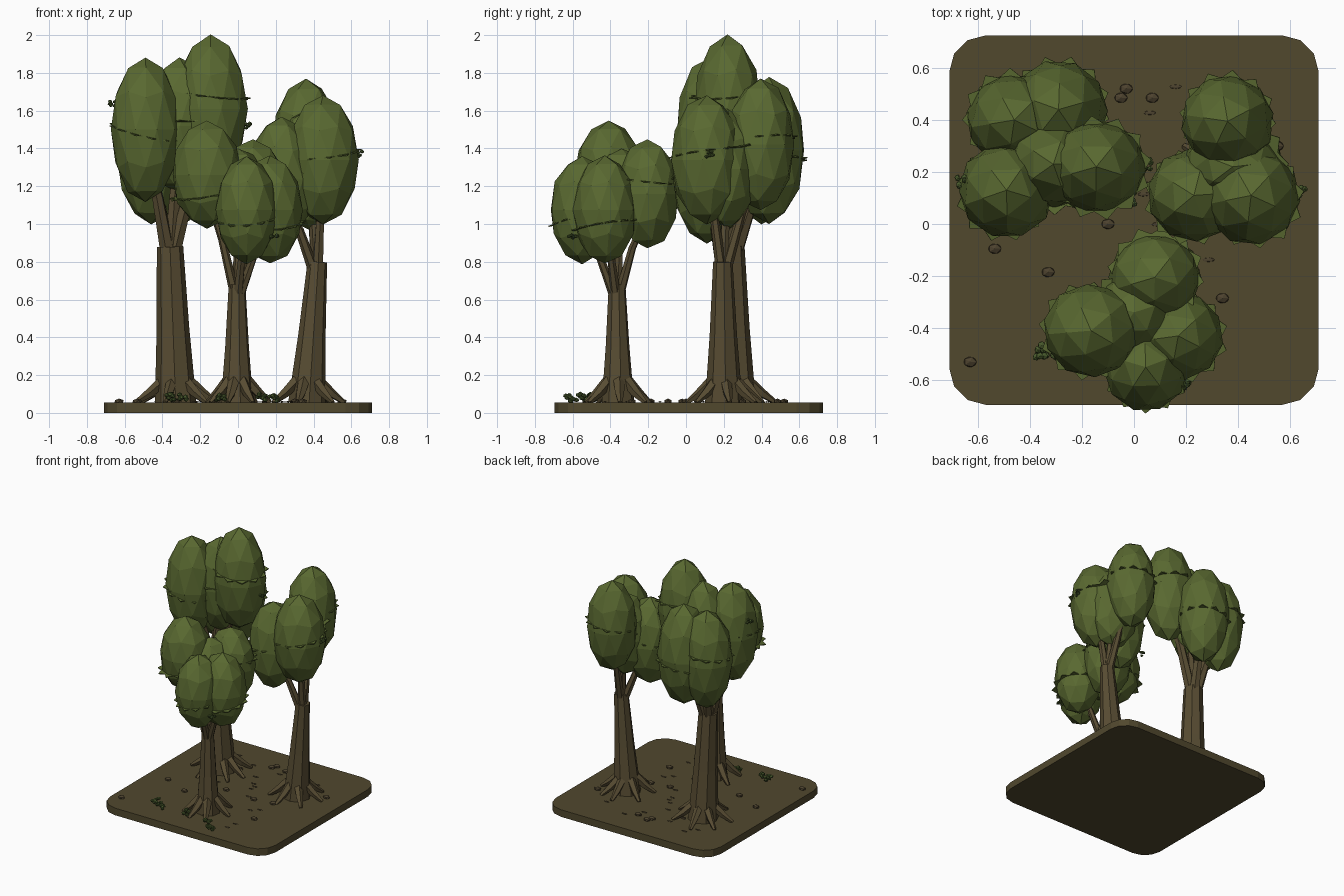
import bpy, bmesh, math, random
from mathutils import Vector, Matrix

if "Cube" in bpy.data.objects:
    bpy.data.objects.remove(bpy.data.objects["Cube"])

random.seed(4)


def material(name, rgb):
    m = bpy.data.materials.new(name)
    m.diffuse_color = (*rgb, 1)
    m.use_nodes = True
    m.node_tree.nodes["Principled BSDF"].inputs["Base Color"].default_value = m.diffuse_color
    return m


LEAF = material("leaf_green", (0.100, 0.140, 0.030))
DARK = material("dark_leaf_green", (0.062, 0.098, 0.024))
BARK = material("bark_brown", (0.096, 0.072, 0.032))
SOIL = material("soil_brown", (0.082, 0.065, 0.027))
STONE = material("litter_brown", (0.072, 0.054, 0.027))


def finish(bm, name, mat):
    me = bpy.data.meshes.new(name)
    bm.to_mesh(me)
    bm.free()
    me.materials.append(mat)
    ob = bpy.data.objects.new(name, me)
    bpy.context.collection.objects.link(ob)
    return ob


def tube(bm, pts, radii, sides=8, spin=0.2):
    """Tapered, capped tube through a few points."""
    rings = []
    for i, p in enumerate(pts):
        a, b = Vector(pts[max(i - 1, 0)]), Vector(pts[min(i + 1, len(pts) - 1)])
        rot = (b - a).to_track_quat('Z', 'Y')
        rings.append([bm.verts.new(Vector(p) + rot @ Vector((
            radii[i] * math.cos(spin + math.tau * k / sides),
            radii[i] * math.sin(spin + math.tau * k / sides), 0)))
            for k in range(sides)])
    for lo, hi in zip(rings, rings[1:]):
        for k in range(sides):
            n = (k + 1) % sides
            bm.faces.new((lo[k], lo[n], hi[n], hi[k]))
    bm.faces.new(rings[0][::-1])
    bm.faces.new(rings[-1])


def blob(bm, c, r, sub=2, jitter=0.0, spin=0.0):
    """Faceted ellipsoid."""
    vs = bmesh.ops.create_icosphere(bm, subdivisions=sub, radius=1)["verts"]
    rot = Matrix.Rotation(spin, 3, 'Z')
    for v in vs:
        p = rot @ v.co * (1 + random.uniform(-jitter, jitter))
        v.co = Vector((p.x * r[0], p.y * r[1], p.z * r[2])) + Vector(c)


def leaf_spray(bm, c, r, tilt, teeth=12):
    """Thin, jagged, tilted leaf plate."""
    rot = Matrix.Rotation(random.uniform(0, math.tau), 3, 'Z') @ Matrix.Rotation(tilt, 3, 'X')
    rings = []
    for h in (-0.003, 0.003):
        rings.append([])
        for k in range(teeth * 2):
            a = math.tau * k / (teeth * 2)
            rad = r * (1 if k % 2 else 0.84)
            rings[-1].append(Vector((rad * math.cos(a), rad * math.sin(a), h)))
    lo, hi = [[bm.verts.new(rot @ p + Vector(c)) for p in ring] for ring in rings]
    n = len(lo)
    for k in range(n):
        j = (k + 1) % n
        bm.faces.new((lo[k], lo[j], hi[j], hi[k]))
    bm.faces.new(lo[::-1])
    bm.faces.new(hi)


# Soil slab with rounded corners
bm = bmesh.new()
bmesh.ops.create_cube(bm, size=1, matrix=Matrix.Translation((0, 0.015, 0.0275))
                      @ Matrix.Diagonal((1.42, 1.42, 0.055, 1)))
upright = [e for e in bm.edges if abs(e.verts[0].co.z - e.verts[1].co.z) > 0.01]
bmesh.ops.bevel(bm, geom=upright, offset=0.14, segments=3, profile=0.5, affect='EDGES')
finish(bm, "soil_slab", SOIL)

# Each tree: foot, fork, trunk radii, then crown blobs (x, y, z, rx, ry, rz)
TREES = {
    "left_tree": ((-0.33, 0.26, 0.05), (-0.36, 0.24, 0.88), (0.11, 0.07), [
        (-0.46, 0.40, 1.38, 0.185, 0.18, 0.38),
        (-0.29, 0.44, 1.39, 0.19, 0.19, 0.39),
        (-0.49, 0.13, 1.50, 0.185, 0.185, 0.385),
        (-0.145, 0.22, 1.61, 0.195, 0.18, 0.39),
        (-0.31, 0.23, 1.52, 0.18, 0.17, 0.36)]),
    "right_tree": ((0.365, 0.20, 0.05), (0.42, 0.195, 0.80), (0.10, 0.052), [
        (0.36, 0.395, 1.42, 0.18, 0.18, 0.35),
        (0.45, 0.11, 1.34, 0.19, 0.19, 0.34),
        (0.23, 0.11, 1.235, 0.18, 0.18, 0.335),
        (0.38, 0.22, 1.29, 0.20, 0.15, 0.32)]),
    "front_tree": ((-0.005, -0.36, 0.05), (-0.005, -0.365, 0.68), (0.088, 0.045), [
        (-0.165, -0.41, 1.26, 0.185, 0.18, 0.285),
        (0.08, -0.205, 1.16, 0.18, 0.17, 0.29),
        (0.17, -0.43, 1.075, 0.175, 0.17, 0.285),
        (0.045, -0.55, 1.075, 0.165, 0.17, 0.285),
        (0.0, -0.34, 1.16, 0.16, 0.16, 0.24)]),
}

for name, (foot, fork, (r0, r1), crown) in TREES.items():
    f, t = Vector(foot), Vector(fork)
    # Trunk in two tapering lengths
    bm = bmesh.new()
    tube(bm, [f, f.lerp(t, 0.48), t], [r0, (r0 + r1) * 0.48, r1])
    # Roots spreading over the soil
    for k in range(7):
        a = math.tau * k / 7 + random.uniform(-0.2, 0.2)
        d = Vector((math.cos(a), math.sin(a), 0))
        tube(bm, [f + d * r0 * 0.6 + Vector((0, 0, 0.12)), f + d * r0 * 1.3 + Vector((0, 0, 0.055)),
                  f + d * r0 * 2.0 + Vector((0, 0, 0.005))], [0.032, 0.026, 0.012], 5)
    finish(bm, name + "_trunk", BARK)
    # Branches rising from the fork into each blob
    bm = bmesh.new()
    for b in crown:
        end = Vector(b[:3]) - Vector((0, 0, 0.1))
        mid = t.lerp(end, 0.5)
        tube(bm, [t - Vector((0, 0, 0.10)), mid, end], [r1 * 0.62, r1 * 0.45, r1 * 0.3], 6)
    finish(bm, name + "_branches", BARK)
    # Crown blobs
    bm = bmesh.new()
    for b in crown:
        blob(bm, b[:3], b[3:], 2, 0.012, random.uniform(0, 1))
    finish(bm, name + "_crown", LEAF)
    # Jagged leaf sprays poking through the crown
    mean = sum((Vector(b[:3]) for b in crown), Vector()) / len(crown)
    bm = bmesh.new()
    for b in crown:
        c = Vector(b[:3])
        out = ((c - mean) * Vector((1, 1, 0))).normalized() * 0.012
        leaf_spray(bm, c + out + Vector((0, 0, random.uniform(-0.1, 0.1))), b[3] * 1.04,
                   random.uniform(0.1, 0.3))
    finish(bm, name + "_leaf_sprays", LEAF)


# Small leafy tufts: some on the crowns, some bushes on the soil
def tuft(bm, c, size, count):
    for _ in range(count):
        off = Vector((random.uniform(-1, 1), random.uniform(-1, 1), random.uniform(-0.7, 0.7)))
        blob(bm, Vector(c) + off * size, (size * 0.6, size * 0.6, size * 0.5), 1, 0.15)


bm = bmesh.new()
for c in [(-0.67, 0.16, 1.64), (0.64, 0.12, 1.37), (0.05, 0.23, 1.52), (0.19, -0.60, 0.935),
          (0.0, 0.08, 1.12)]:
    tuft(bm, c, 0.02, 6)
finish(bm, "crown_tufts", DARK)
bm = bmesh.new()
for c in [(-0.36, -0.49, 0.085), (-0.29, -0.52, 0.085), (-0.09, -0.50, 0.08), (0.12, -0.56, 0.085),
          (0.19, -0.62, 0.08)]:
    tuft(bm, c, 0.025, 8)
finish(bm, "ground_bushes", DARK)

# Pebbles and fallen leaves
bm = bmesh.new()
for x, y in [(-0.03, 0.52), (-0.05, 0.485), (0.07, 0.485), (-0.535, -0.095), (-0.33, -0.185),
             (0.34, -0.285), (-0.63, -0.53), (-0.1, 0.0), (0.15, -0.02), (0.3, 0.0), (0.55, 0.3)]:
    blob(bm, (x, y, 0.06), (0.028, 0.022, 0.016), 1)
finish(bm, "pebbles", STONE)
bm = bmesh.new()
for _ in range(22):
    p = Vector((random.uniform(-0.5, 0.5), random.uniform(-0.55, 0.55), 0.059))
    blob(bm, p, (0.026, 0.009, 0.003), 1, 0, random.uniform(0, 3))
finish(bm, "fallen_leaves", STONE)
